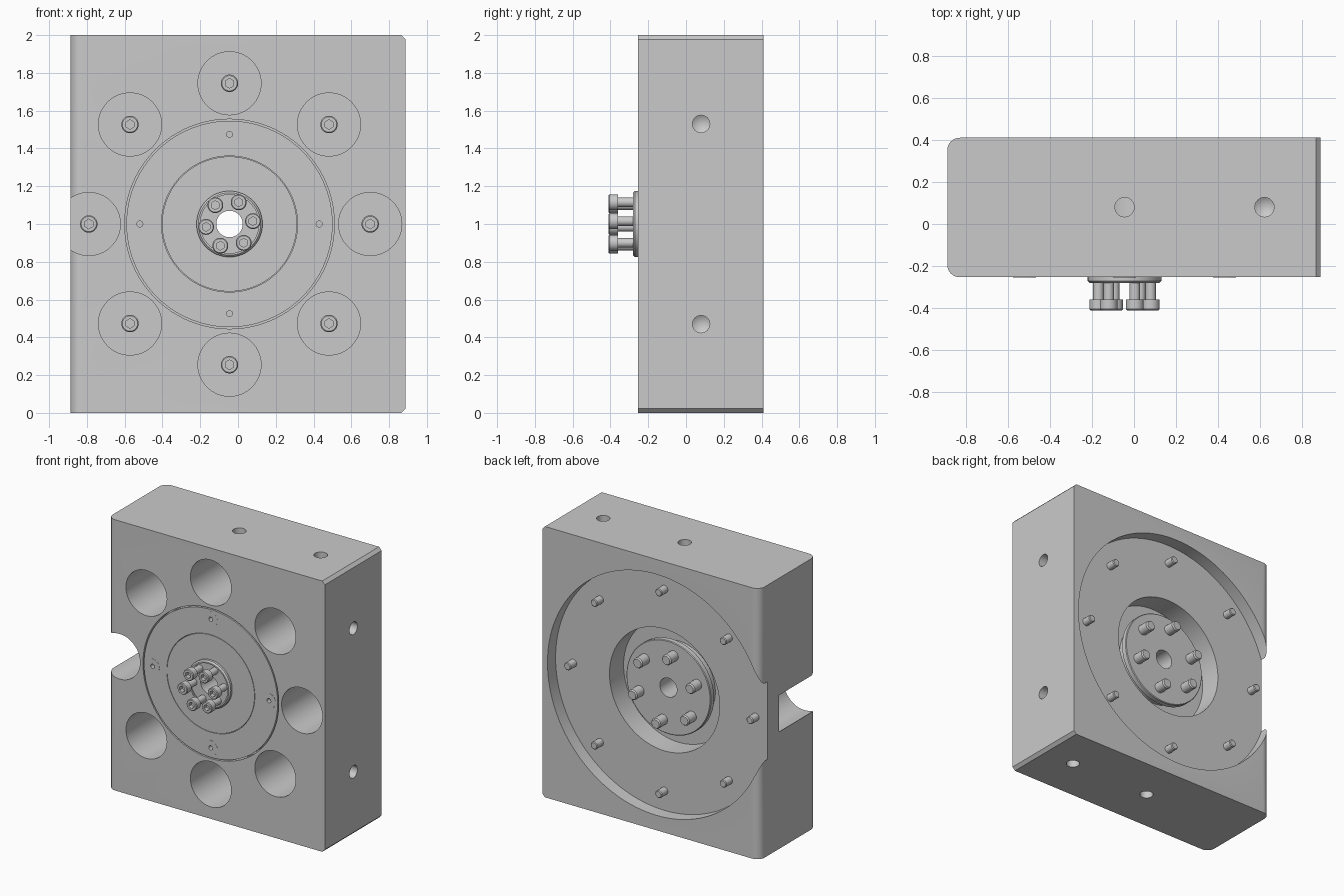
import bpy, bmesh, math
from mathutils import Matrix, Vector

if "Cube" in bpy.data.objects:
    bpy.data.objects.remove(bpy.data.objects["Cube"], do_unlink=True)

CX, CZ = -0.045, 1.0          # axis of the round features
FRONT, BACK = -0.253, 0.41    # block faces
FLOOR, SEAT = 0.315, 0.185    # rear recess floor, counterbore floor

steel = bpy.data.materials.new("machined_grey")
steel.use_nodes = True
grey = (0.59, 0.59, 0.59, 1)
steel.diffuse_color = grey
steel.node_tree.nodes["Principled BSDF"].inputs["Base Color"].default_value = grey


def activate(ob):
    bpy.ops.object.select_all(action="DESELECT")
    ob.select_set(True)
    bpy.context.view_layer.objects.active = ob


def add(name, bm, loc=(0, 0, 0)):
    bmesh.ops.recalc_face_normals(bm, faces=bm.faces)
    me = bpy.data.meshes.new(name)
    bm.to_mesh(me)
    bm.free()
    me.materials.append(steel)
    ob = bpy.data.objects.new(name, me)
    ob.location = loc
    bpy.context.collection.objects.link(ob)
    return ob


def smooth(ob):
    activate(ob)
    bpy.ops.object.shade_smooth_by_angle(angle=math.radians(30))


def lathe(name, profile, loc=(CX, 0, CZ), steps=64):
    """Spin a closed (radius, y) profile about the y axis."""
    bm = bmesh.new()
    vs = [bm.verts.new((r, y, 0)) for r, y in profile]
    es = [bm.edges.new((vs[i - 1], vs[i])) for i in range(len(vs))]
    bmesh.ops.spin(bm, geom=vs + es, cent=(0, 0, 0), axis=(0, 1, 0),
                   angle=math.tau, steps=steps, use_duplicate=False)
    bmesh.ops.remove_doubles(bm, verts=bm.verts, dist=1e-5)
    ob = add(name, bm, loc)
    smooth(ob)
    return ob


def cut(target, start, end, r, sides=64, cone=0):
    """Drill a hole from start to end, with an optional pointed bottom."""
    a, b = Vector(start), Vector(end)
    d = b - a
    rot = d.to_track_quat("Z", "Y").to_matrix().to_4x4()
    bm = bmesh.new()
    bmesh.ops.create_cone(bm, cap_ends=True, segments=sides, radius1=r, radius2=r,
                          depth=d.length, matrix=Matrix.Translation((a + b) / 2) @ rot)
    if cone:
        bm.normal_update()
        cap = [f for f in bm.faces if f.normal.dot(d.normalized()) > 0.99]
        bmesh.ops.poke(bm, faces=cap, offset=cone)
    tool = add("cutter", bm)
    tool.hide_render = True
    mod = target.modifiers.new("cut", "BOOLEAN")
    mod.operation, mod.solver, mod.object = "DIFFERENCE", "EXACT", tool
    activate(target)
    bpy.ops.object.modifier_apply(modifier=mod.name)
    bpy.data.objects.remove(tool, do_unlink=True)


def ring(radius, count, offset=0):
    for i in range(count):
        a = math.radians(offset) + math.tau * i / count
        yield CX + radius * math.cos(a), CZ + radius * math.sin(a)


# Block: rounded right-hand uprights, chamfered left-hand top and bottom edges
bm = bmesh.new()
bmesh.ops.create_cube(bm, size=1, matrix=Matrix.Translation((0, (FRONT + BACK) / 2, 1))
                      @ Matrix.Diagonal((1.775, BACK - FRONT, 2, 1)))


def edges_along(axis, sign):
    return [e for e in bm.edges if all(v.co.x * sign > 0.5 for v in e.verts)
            and abs((e.verts[0].co - e.verts[1].co)[axis]) > 0.1]


bmesh.ops.bevel(bm, geom=edges_along(2, -1), offset=0.06, segments=8, profile=0.5, affect="EDGES")
bmesh.ops.bevel(bm, geom=edges_along(1, 1), offset=0.022, segments=1, affect="EDGES")
block = add("block", bm)

# Rear recess and bore, front pocket, centre hole
cut(block, (CX, FLOOR, CZ), (CX, 0.6, CZ), 0.89, 128)
cut(block, (CX, 0.15, CZ), (CX, 0.5, CZ), 0.45, 96)
cut(block, (CX, -0.4, CZ), (CX, -0.2, CZ), 0.555, 96)
cut(block, (CX, -0.5, CZ), (CX, 0.6, CZ), 0.07, 48)

# Counterbores around the centre
for x, z in ring(0.745, 8):
    cut(block, (x, -0.4, z), (x, SEAT, z), 0.167)

# Threaded holes in the top, bottom and left side
for s in (-1, 1):
    for x in (CX, 0.62):
        cut(block, (x, 0.08, 1 + s * 1.1), (x, 0.08, 1 + s * 0.83), 0.046, 32, 0.03)
    cut(block, (1, 0.08, 1 + s * 0.53), (0.7, 0.08, 1 + s * 0.53), 0.046, 32, 0.03)
smooth(block)

# Face plates flush with the front
outer = lathe("outer_face_ring", [(0.36, FRONT), (0.546, FRONT), (0.546, -0.2), (0.36, -0.2)],
              steps=96)
lathe("inner_face_disc", [(0.07, FRONT), (0.357, FRONT), (0.357, -0.2), (0.07, -0.2)], steps=96)
for x, z in ring(0.475, 4):
    cut(outer, (x, -0.4, z), (x, -0.22, z), 0.016, 24)
    lathe("shallow_boss", [(0.016, FRONT - 0.001), (0.055, FRONT - 0.001), (0.055, FRONT + 0.01),
                           (0.016, FRONT + 0.01)], (x, 0, z), 32)
smooth(outer)

# Front boss and rear hub flange
lathe("front_boss", [(0.07, -0.272), (0.155, -0.272), (0.155, -0.28), (0.165, -0.28),
                     (0.175, -0.27), (0.175, FRONT), (0.07, FRONT)])
lathe("rear_hub", [(0.07, 0.15), (0.3, 0.15), (0.3, 0.23), (0.345, 0.23), (0.345, 0.265),
                   (0.34, 0.27), (0.07, 0.27)])


def screw(name, head_r, head_h, shank_r, length, places, y):
    """Socket head screw, head at y, pointing to the back."""
    c = head_r * 0.12
    first = lathe(name, [(0, 0), (head_r - c, 0), (head_r, c), (head_r, head_h),
                         (shank_r, head_h), (shank_r, length - c), (shank_r - c, length),
                         (0, length)], (0, 0, 0), 32)
    cut(first, (0, -0.1, 0), (0, head_h * 0.6, 0), head_r * 0.55, 6)
    smooth(first)
    for i, (x, z) in enumerate(places):
        ob = first if i == 0 else bpy.data.objects.new(name, first.data)
        if i:
            bpy.context.collection.objects.link(ob)
        ob.location = (x, y, z)


screw("mounting_screw", 0.046, 0.06, 0.028, 0.262, ring(0.745, 8), SEAT - 0.06)
screw("boss_screw", 0.042, 0.05, 0.025, 0.17, ring(0.125, 6, 7), -0.41)

# Screw ends standing out of the rear hub
for x, z in ring(0.25, 6, 40):
    lathe("hub_screw_end", [(0, 0.25), (0.038, 0.25), (0.038, 0.35), (0.031, 0.36), (0, 0.36)],
          (x, 0, z), 24)
